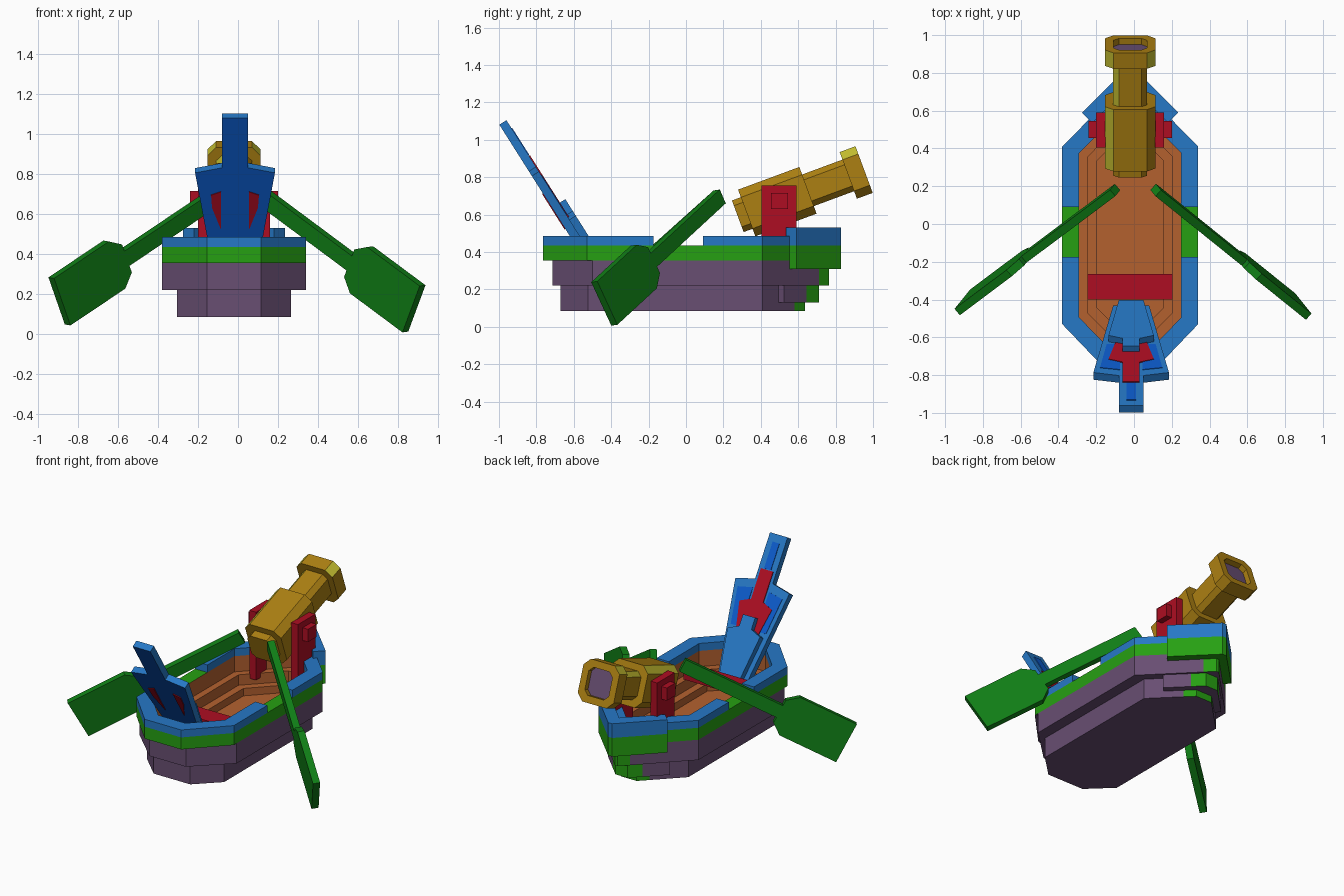
import bpy, bmesh, math
from mathutils import Vector

if "Cube" in bpy.data.objects:
    bpy.data.objects.remove(bpy.data.objects["Cube"])

CX = -0.02  # hull centre line


def lin(c):
    c /= 255
    return c / 12.92 if c <= 0.04045 else ((c + 0.055) / 1.055) ** 2.4


PALETTE = {
    "blue": (38, 120, 198), "deep blue": (12, 92, 205), "green": (38, 160, 18),
    "oar green": (16, 126, 22), "purple": (104, 78, 114), "brown": (180, 97, 47),
    "red": (174, 13, 34), "gold": (172, 128, 18), "yellow": (196, 190, 48)}
MATS = {}
for n, c in PALETTE.items():
    m = bpy.data.materials.new(n)
    m.diffuse_color = (*[lin(v) for v in c], 1)
    m.use_nodes = True
    m.node_tree.nodes["Principled BSDF"].inputs["Base Color"].default_value = m.diffuse_color
    MATS[n] = m


def loft(name, rings, mat):
    """Skin closed rings; mat is a colour or a rule mat(band, side) (band -1 / last = caps)."""
    rule = mat if callable(mat) else (lambda b, j: mat)
    me = bpy.data.meshes.new(name)
    ob = bpy.data.objects.new(name, me)
    bpy.context.collection.objects.link(ob)
    slots = []

    def slot(b, j):
        k = rule(b, j)
        if k not in slots:
            slots.append(k)
            me.materials.append(MATS[k])
        return slots.index(k)

    bm = bmesh.new()
    vs = [[bm.verts.new(p) for p in r] for r in rings]
    n = len(rings[0])
    bm.faces.new(vs[0][::-1]).material_index = slot(-1, 0)
    for b in range(len(rings) - 1):
        for j in range(n):
            k = (j + 1) % n
            f = bm.faces.new((vs[b][j], vs[b][k], vs[b + 1][k], vs[b + 1][j]))
            f.material_index = slot(b, j)
    bm.faces.new(vs[-1]).material_index = slot(len(rings) - 1, 0)
    bmesh.ops.recalc_face_normals(bm, faces=bm.faces[:])
    bm.to_mesh(me)
    bm.free()
    return ob


def mirror(half):
    return half + [(-x, y) for x, y in reversed(half)]


def prism(name, pts, z0, z1, mat):
    return loft(name, [[(x + CX, y, z) for x, y in pts] for z in (z0, z1)], mat)


def box(name, x0, x1, y0, y1, z0, z1, mat):
    return prism(name, [(x0, y0), (x1, y0), (x1, y1), (x0, y1)], z0, z1, mat)


# --- Hull: outside steps, rim, then stepped inside ---
def outline(hx, f, yf, cs, yb, tip, ty):
    k = 0.055 / (ty - yb)
    return mirror([(f, yf), (hx, cs), (hx, yb), (tip + (hx - tip) * k, ty - 0.055), (tip, ty)])


bottom = outline(0.285, 0.135, -0.67, -0.525, 0.41, 0.06, 0.635)
middle = outline(0.36, 0.135, -0.715, -0.5, 0.41, 0.01, 0.765)
upper = outline(0.36, 0.135, -0.765, -0.53, 0.41, 0.01, 0.765)
inner = outline(0.27, 0.10, -0.67, -0.495, 0.375, 0.01, 0.64)
inner2 = outline(0.225, 0.085, -0.61, -0.47, 0.355, 0.01, 0.575)
inner3 = outline(0.175, 0.07, -0.55, -0.445, 0.335, 0.01, 0.505)
levels = [(bottom, 0.085), (bottom, 0.22), (middle, 0.22), (middle, 0.355), (upper, 0.355),
          (upper, 0.435), (inner, 0.435), (inner, 0.33), (inner2, 0.33), (inner2, 0.26),
          (inner3, 0.26), (inner3, 0.21)]


def hull_rule(b, j):
    if b >= 6:
        return "brown"
    if b >= 4 or (b in (0, 2) and j in (3, 4, 5)):
        return "green"
    return "purple"


loft("hull", [[(x + CX, y, z) for x, y in o] for o, z in levels], hull_rule)

# --- Gunwale in two pieces, leaving rowlock gaps at the sides; brown lining inside ---
front = [(-0.36, -0.175), (-0.36, -0.53), (-0.135, -0.765), (0.135, -0.765), (0.36, -0.53),
         (0.36, -0.175), (0.27, -0.175), (0.27, -0.495), (0.10, -0.67), (-0.10, -0.67),
         (-0.27, -0.495), (-0.27, -0.175)]
prism("front_gunwale", front, 0.435, 0.485, "blue")
back = mirror([(0.27, 0.09), (0.36, 0.09), (0.36, 0.41), (0.01, 0.765)])
back += [(-0.27, 0.375), (-0.01, 0.64), (0.01, 0.64), (0.27, 0.375)]
prism("back_gunwale", back, 0.435, 0.485, "blue")


# --- Raised bow plating ---
def chevron(name, ic, oc, tip, it, z0, z1, mat):
    k = 0.065 / (tip[1] - oc[1])
    split = (tip[0] + (oc[0] - tip[0]) * k, tip[1] - 0.065)
    prism(name, mirror([ic, oc, split, tip]) + [(0, it)], z0, z1, mat)


chevron("bow_rail", (0.2, 0.535), (0.255, 0.59), (0.015, 0.83), 0.735, 0.435, 0.53, "blue")
chevron("bow_band", (0.2, 0.535), (0.255, 0.59), (0.015, 0.83), 0.735, 0.31, 0.435, "green")
chevron("bow_keel", (0.19, 0.485), (0.23, 0.525), (0.045, 0.71), 0.6, 0.13, 0.22,
        lambda b, j: "green" if b == 0 and j in (2, 3, 4) else "purple")

# --- Seat and cannon mounts ---
box("seat", -0.225, 0.225, -0.4, -0.265, 0.345, 0.39, "red")
for s, side in ((-1, "left"), (1, "right")):
    a, b = sorted((s * 0.13, s * 0.18))
    box(side + "_mount", a, b, 0.405, 0.59, 0.3, 0.755, "red")
    a, b = sorted((s * 0.17, s * 0.22))
    box(side + "_trunnion", a, b, 0.455, 0.545, 0.63, 0.715, "red")

# --- Cannon: chamfered square sections along a tilted axis ---
TILT = math.radians(20.3)
AX = Vector((0, math.cos(TILT), math.sin(TILT)))
UP = Vector((0, -math.sin(TILT), math.cos(TILT)))
BASE = Vector((CX, 0.652, 0.73))


def section(t, h):
    c = h * 0.67
    pts = [(c, -h), (h, -c), (h, c), (c, h), (-c, h), (-h, c), (-h, -c), (-c, -h)]
    return [BASE + AX * t + Vector((u, 0, 0)) + UP * v for u, v in pts]


def cannon_rule(b, j):
    if b >= 8:
        return "purple" if b == 9 else "gold"
    if (b in (2, 4) and j == 4) or (b == 6 and j in (2, 4)):
        return "yellow"
    return "gold"


loft("cannon", [section(t, h) for t, h in (
    (-0.4, 0.09), (-0.349, 0.09), (-0.349, 0.133), (0, 0.133), (0, 0.09), (0.23, 0.09),
    (0.23, 0.133), (0.32, 0.133), (0.32, 0.088), (0.285, 0.088))], cannon_rule)

# --- Leaning tail blade with emblem plates ---
TIP = Vector((CX + 0.005, -0.96, 1.105))
DOWN = Vector((0, 0.535, -0.845))
NOR = Vector((0, 0.845, 0.535))


def plate(name, pts, n0, n1, mat):
    loft(name, [[TIP + DOWN * s + NOR * n + Vector((u, 0, 0)) for u, s in pts]
                for n in (n0, n1)], mat)


plate("tail_blade", mirror([(0.065, 0), (0.065, 0.295), (0.2, 0.325), (0.095, 0.99)]),
      -0.045, 0, lambda b, j: "deep blue" if b == -1 else "blue")
plate("tail_dart", mirror([(0.045, 0.525), (0.045, 0.6), (0.12, 0.63), (0.065, 0.98)]),
      0, 0.04, "blue")
plate("tail_emblem", mirror([(0.045, 0.225), (0.045, 0.42), (0.12, 0.45), (0.06, 0.72)]),
      0, 0.006, "red")
plate("tail_stripe", mirror([(0.025, 0.05), (0.025, 0.22)]), 0, 0.004, "deep blue")
for s, side in ((-1, "left"), (1, "right")):
    plate(side + "_tail_panel", [(s * 0.06, 0.35), (s * 0.165, 0.37), (s * 0.13, 0.6),
                                 (s * 0.06, 0.6)], 0, 0.003, "deep blue")
    plate(side + "_tail_mark", [(s * 0.07, 0.435), (s * 0.12, 0.455), (s * 0.115, 0.53),
                                (s * 0.07, 0.66)], -0.05, -0.045, "red")


# --- Oars: flat profile in the plane of axis and blade width ---
def oar(name, start, end, wide):
    start, end, w = Vector(start), Vector(end), Vector(wide)
    d = end - start
    length = d.length
    d.normalize()
    w = (w - d * w.dot(d)).normalized()
    n = d.cross(w) * 0.022
    neck = length - 0.43
    half = [(0.042, 0), (0.042, neck - 0.03), (0.08, neck - 0.03), (0.135, neck + 0.04),
            (0.135, length)]
    loft(name, [[start + w * u + d * s + n * k for u, s in mirror(half)]
                for k in (-1, 1)], "oar green")


oar("right_oar", (0.115, 0.18, 0.695), (0.882, -0.437, 0.125), (0.095, -0.115, 0.23))
oar("left_oar", (-0.1, 0.18, 0.695), (-0.895, -0.415, 0.162), (-0.08, -0.1, 0.235))
